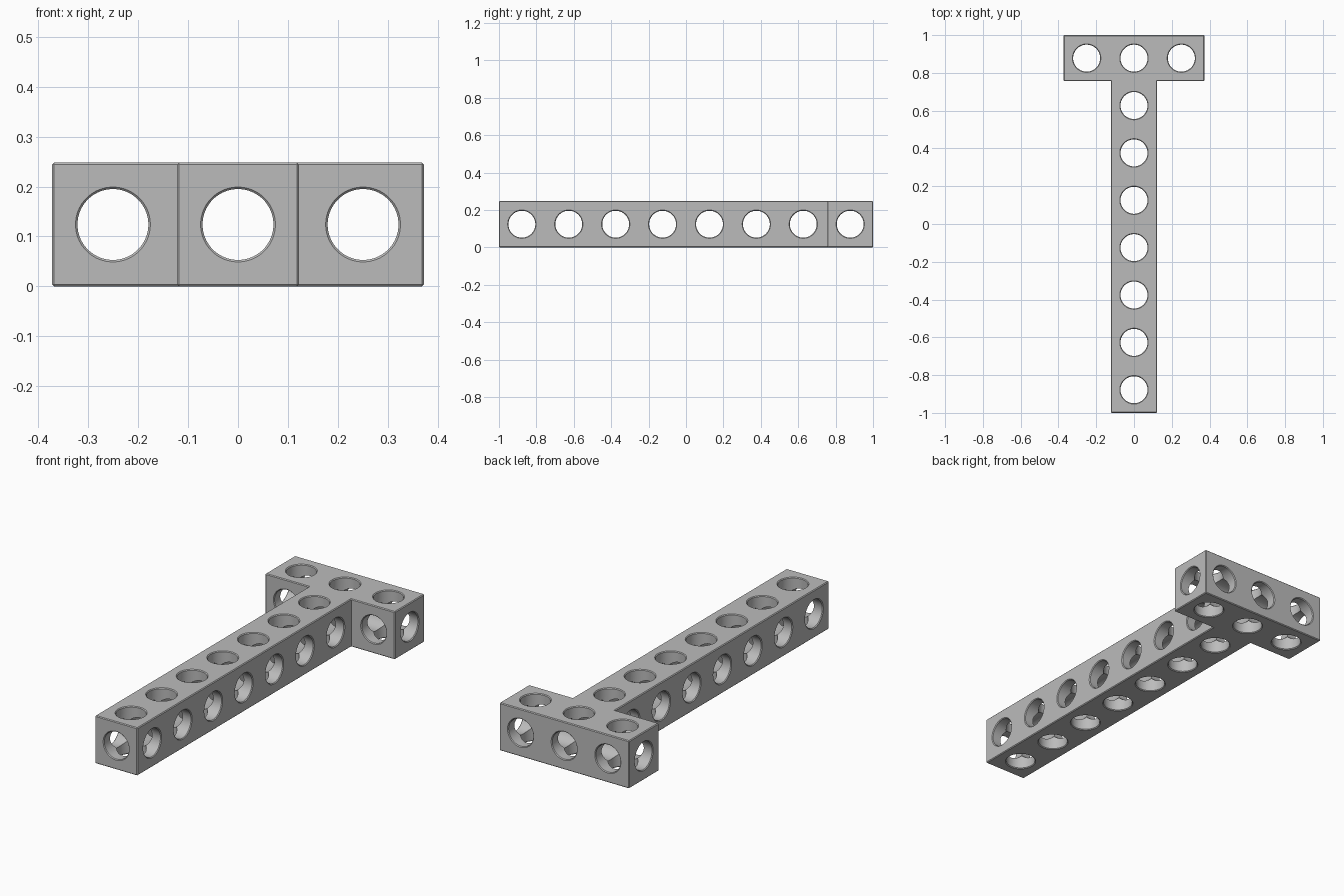
import bpy, bmesh, math
from mathutils import Matrix, Vector

cube = bpy.data.objects.get("Cube")
if cube:
    bpy.data.objects.remove(cube, do_unlink=True)

WIDTH, PITCH, HEIGHT = 0.244, 0.2508, 0.248
HALF, MID = WIDTH / 2, HEIGHT / 2
BAR_Y = 1 - HALF            # centre line of the cross bar
CHAMFER = 0.004
RADIUS = 0.0715

grey = bpy.data.materials.new("grey")
grey.use_nodes = True
color = (0.5, 0.5, 0.5, 1)
grey.diffuse_color = color
grey.node_tree.nodes["Principled BSDF"].inputs["Base Color"].default_value = color


def make_object(name, bm):
    mesh = bpy.data.meshes.new(name)
    bm.to_mesh(mesh)
    bm.free()
    mesh.materials.append(grey)
    obj = bpy.data.objects.new(name, mesh)
    bpy.context.collection.objects.link(obj)
    return obj


def add_drill(bm, center, axis, half_length, radius, sides=48):
    """Closed cylinder that flares at the two mouths, to cut a chamfered hole."""
    over = 0.01
    profile = [(-half_length - over, radius + CHAMFER + over),
               (-half_length + CHAMFER, radius),
               (half_length - CHAMFER, radius),
               (half_length + over, radius + CHAMFER + over)]
    turn = Vector((0, 0, 1)).rotation_difference(Vector(axis)).to_matrix().to_4x4()
    place = Matrix.Translation(center) @ turn
    rings = []
    for z, r in profile:
        angles = [2 * math.pi * (i + 0.5) / sides for i in range(sides)]
        rings.append([bm.verts.new(place @ Vector((r * math.cos(a), r * math.sin(a), z)))
                      for a in angles])
    for low, high in zip(rings, rings[1:]):
        for i in range(sides):
            j = (i + 1) % sides
            bm.faces.new((low[i], low[j], high[j], high[i]))
    bm.faces.new(rings[0][::-1])
    bm.faces.new(rings[-1])


# T-shaped solid with chamfered outer edges
bm = bmesh.new()
end, inner = PITCH + HALF, BAR_Y - HALF
right_side = [(HALF, -1), (HALF, inner), (end, inner), (end, 1)]
outline = right_side + [(-x, y) for x, y in reversed(right_side)]
base = bm.faces.new([bm.verts.new((x, y, 0)) for x, y in outline])
top = bmesh.ops.extrude_face_region(bm, geom=[base])
bmesh.ops.translate(bm, vec=(0, 0, HEIGHT),
                    verts=[v for v in top["geom"] if isinstance(v, bmesh.types.BMVert)])
bmesh.ops.recalc_face_normals(bm, faces=bm.faces)
outer = [e for e in bm.edges if e.is_convex]
bmesh.ops.bevel(bm, geom=outer, offset=CHAMFER, segments=1, affect='EDGES')
beam = make_object("t_beam", bm)

# Hole rows: (centre, half length) for each drilling direction
stem = [BAR_Y - PITCH * i for i in range(1, 8)]
sides = (-PITCH, PITCH)
drills = {
    "vertical": ((0, 0, 1), RADIUS,
                 [((0, y, MID), MID) for y in stem + [BAR_Y]] +
                 [((x, BAR_Y, MID), MID) for x in sides]),
    "lengthwise": ((0, 1, 0), RADIUS - 0.0004,
                   [((0, 0, MID), 1)] + [((x, BAR_Y, MID), HALF) for x in sides]),
    "crosswise": ((1, 0, 0), RADIUS + 0.0004,
                  [((0, y, MID), HALF) for y in stem] + [((0, BAR_Y, MID), end)]),
}

cutters = []
for name, (axis, radius, holes) in drills.items():
    bm = bmesh.new()
    for center, half_length in holes:
        add_drill(bm, center, axis, half_length, radius)
    cutter = make_object(name + "_drill", bm)
    cutter.hide_render = True
    cutters.append(cutter)
    cut = beam.modifiers.new(name + "_holes", 'BOOLEAN')
    cut.operation, cut.solver, cut.object = 'DIFFERENCE', 'EXACT', cutter

bpy.ops.object.select_all(action='DESELECT')
beam.select_set(True)
bpy.context.view_layer.objects.active = beam
for cut in list(beam.modifiers):
    bpy.ops.object.modifier_apply(modifier=cut.name)
for cutter in cutters:
    bpy.data.objects.remove(cutter, do_unlink=True)

# Smooth hole walls, sharp chamfers
bpy.ops.object.shade_smooth_by_angle(angle=math.radians(25))
